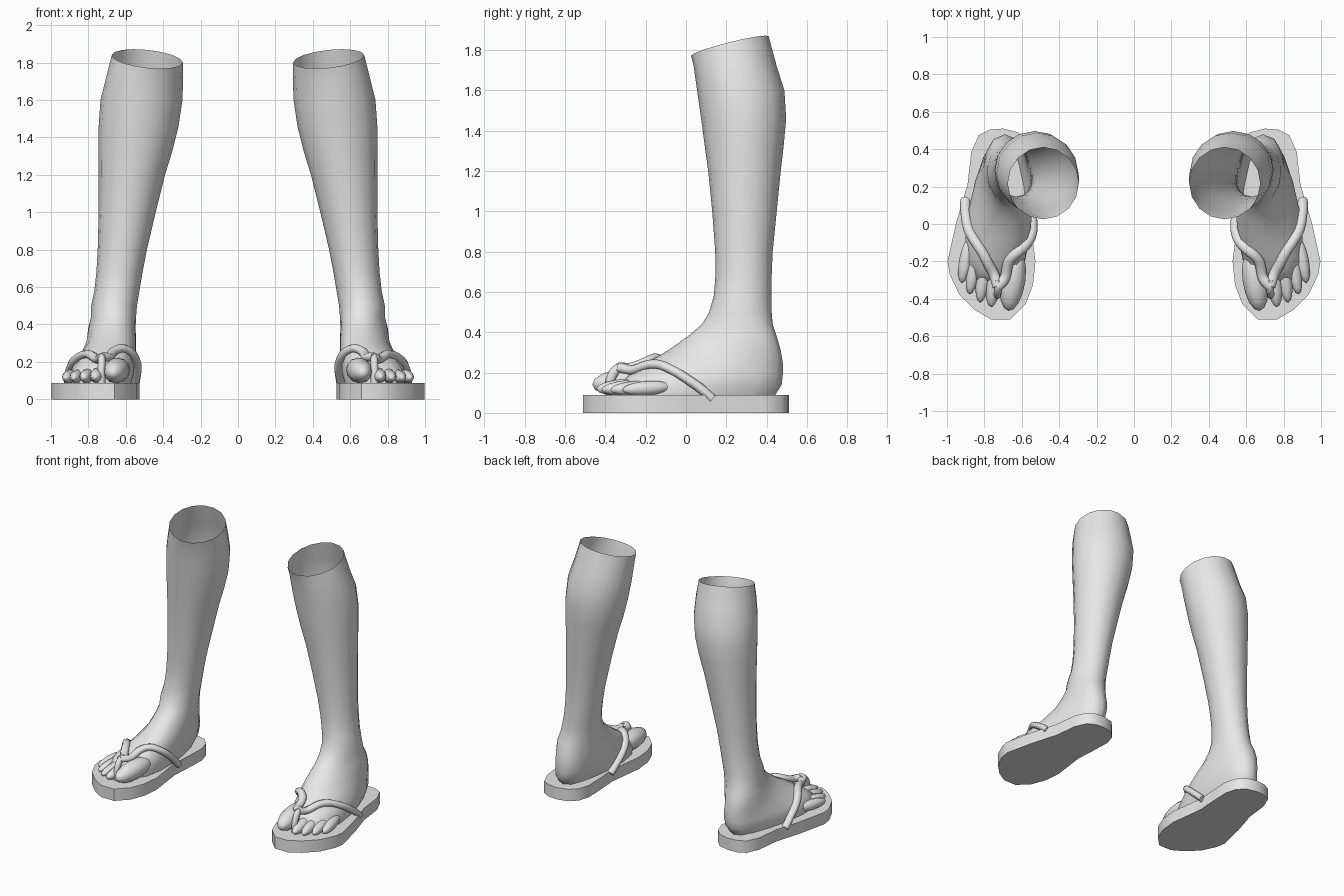
import bpy, bmesh, math
from mathutils import Vector, Matrix
from mathutils.bvhtree import BVHTree

if "Cube" in bpy.data.objects:
    bpy.data.objects.remove(bpy.data.objects["Cube"])

grey = bpy.data.materials.new("plain_grey")
grey.diffuse_color = (0.8, 0.8, 0.8, 1)
grey.use_nodes = True
grey.node_tree.nodes["Principled BSDF"].inputs["Base Color"].default_value = grey.diffuse_color


def finish(bm, name, angle):
    """Turn a one-sided bmesh into a smooth, mirrored object."""
    bmesh.ops.recalc_face_normals(bm, faces=bm.faces)
    me = bpy.data.meshes.new(name)
    bm.to_mesh(me)
    bm.free()
    me.materials.append(grey)
    me.shade_smooth()
    me.set_sharp_from_angle(angle=math.radians(angle))
    ob = bpy.data.objects.new(name, me)
    bpy.context.scene.collection.objects.link(ob)
    ob.modifiers.new("mirror", "MIRROR").use_mirror_merge = False
    return ob


def loft(bm, rings, cap_start, cap_end):
    rows = [[bm.verts.new(p) for p in ring] for ring in rings]
    n = len(rows[0])
    for a, b in zip(rows, rows[1:]):
        for i in range(n):
            j = (i + 1) % n
            bm.faces.new((a[i], a[j], b[j], b[i]))
    if cap_start:
        bm.faces.new(rows[0])
    if cap_end:
        bm.faces.new(rows[-1])


def section(z, y_back, y_front, cx_back, cx_front, w_back, w_front, power=1.0, tilt=0.0):
    """Egg-shaped horizontal section running from heel to front."""
    pts = []
    for i in range(16):
        t = math.tau * i / 16
        c, sn = math.cos(t), math.sin(t)
        s = (1 + c) / 2
        w = w_back + (w_front - w_back) * s
        x = cx_back + (cx_front - cx_back) * s + w * math.copysign(abs(sn) ** power, sn)
        pts.append(Vector((x, y_back + (y_front - y_back) * s, z + tilt * (0.4 * sn - c))))
    return pts


# Leg sections: z, inner x, outer x, front y, back y
LEG = [(1.82, .295, .675, .025, .41), (1.72, .293, .705, .038, .45),
       (1.6, .297, .735, .055, .488), (1.46, .318, .745, .075, .497),
       (1.33, .35, .746, .092, .485), (1.2, .39, .745, .11, .47),
       (1.0, .44, .745, .13, .45), (.8, .487, .75, .145, .43),
       (.68, .51, .757, .146, .425), (.58, .527, .768, .138, .423),
       (.5, .54, .785, .115, .425)]
# Foot sections: z, heel y, front y, heel centre, front centre, heel and front half widths, power
FOOT = [(.44, .43, .08, .675, .655, .13, .11, .95),
        (.38, .45, .01, .69, .655, .14, .11, .9),
        (.31, .47, -.09, .695, .66, .135, .13, .85),
        (.25, .48, -.19, .69, .69, .13, .16, .8),
        (.19, .48, -.28, .69, .725, .125, .19, .75),
        (.14, .475, -.33, .695, .745, .12, .21, .75),
        (.085, .44, -.33, .70, .75, .10, .205, .75)]

# Leg and foot: hollow tube open at the top
body = bmesh.new()
rings = []
for k, (z, x0, x1, y0, y1) in enumerate(LEG):
    cx, w = (x0 + x1) / 2, (x1 - x0) / 2
    rings.append(section(z, y1, y0, cx, cx, w, w, 1.0, .048 if k == 0 else 0))
rings += [section(*f) for f in FOOT]
loft(body, rings, False, True)

# Toes: long ellipsoids from the ball of the foot (tip x, y, base x, y, radius)
for tx, ty, bx, by, r in [(.672, -.465, .625, -.13, .068), (.765, -.445, .735, -.17, .041),
                          (.825, -.42, .785, -.15, .038), (.88, -.375, .835, -.12, .036),
                          (.922, -.315, .875, -.07, .036)]:
    tip, base = Vector((tx, ty, .085 + r * .8)), Vector((bx, by, .09 + r * 1.15))
    d = tip - base
    mat = (Matrix.Translation((tip + base) / 2) @ d.to_track_quat('Z', 'Y').to_matrix().to_4x4()
           @ Matrix.Diagonal((r, r, d.length / 2, 1)))
    bmesh.ops.create_uvsphere(body, u_segments=12, v_segments=8, radius=1, matrix=mat)
bmesh.ops.recalc_face_normals(body, faces=body.faces)
surface = BVHTree.FromBMesh(body)
finish(body, "leg_and_foot", 60)


def smooth_path(pts, steps=5):
    """Catmull-Rom interpolation through a few points."""
    p = [Vector(q) for q in pts]
    p = [2 * p[0] - p[1]] + p + [2 * p[-1] - p[-2]]
    out = []
    for a, b, c, d in zip(p, p[1:], p[2:], p[3:]):
        for k in range(steps):
            t = k / steps
            out.append(.5 * (2 * b + (c - a) * t + (2 * a - 5 * b + 4 * c - d) * t * t
                             + (3 * b - a - 3 * c + d) * t ** 3))
    return out + [p[-2]]


def tube(bm, path, radius, ref):
    rings = []
    for i, p in enumerate(path):
        t = (path[min(i + 1, len(path) - 1)] - path[max(i - 1, 0)]).normalized()
        side = t.cross(ref).normalized()
        up = side.cross(t)
        rings.append([p + radius * (side * math.cos(a) + up * .85 * math.sin(a))
                      for a in (math.tau * k / 8 for k in range(8))])
    loft(bm, rings, True, True)


# Straps: two arms laid over the foot, meeting at the toe post
straps = bmesh.new()
for arm in ([(.728, -.335, .225), (.685, -.26, .27), (.635, -.17, .285), (.575, -.07, .22), (.55, .02, .14), (.555, .09, .07)],
            [(.728, -.335, .225), (.775, -.25, .255), (.83, -.15, .265), (.885, -.04, .20), (.905, .05, .14), (.90, .13, .07)]):
    path = smooth_path(arm)
    for i in range(2, len(path) - 4):
        co, nor, _, dist = surface.find_nearest(path[i])
        if dist < .08:
            path[i] = co + nor * .012
    for _ in range(3):
        path = [path[0]] + [(a + 2 * b + c) / 4 for a, b, c in zip(path, path[1:], path[2:])] + [path[-1]]
    tube(straps, path, .028, Vector((0, 0, 1)))
tube(straps, smooth_path([(.728, -.30, .225), (.728, -.345, .215), (.73, -.375, .16), (.73, -.375, .07)], 3),
     .024, Vector((1, 0, 0)))
finish(straps, "sandal_straps", 60)

# Sole: flat slab cut to the sandal outline
OUTLINE = [(.70, .51), (.77, .505), (.83, .475), (.87, .385), (.89, .21), (.95, .01), (.997, -.20),
           (.985, -.27), (.935, -.375), (.85, -.46), (.765, -.51), (.66, -.51), (.58, -.43),
           (.54, -.325), (.527, -.20), (.545, -.06), (.56, .06), (.55, .22), (.545, .36),
           (.57, .44), (.62, .49)]
sole = bmesh.new()
loft(sole, [[(x, y, z) for x, y in OUTLINE] for z in (0, .088)], True, True)
finish(sole, "sandal_sole", 40)
